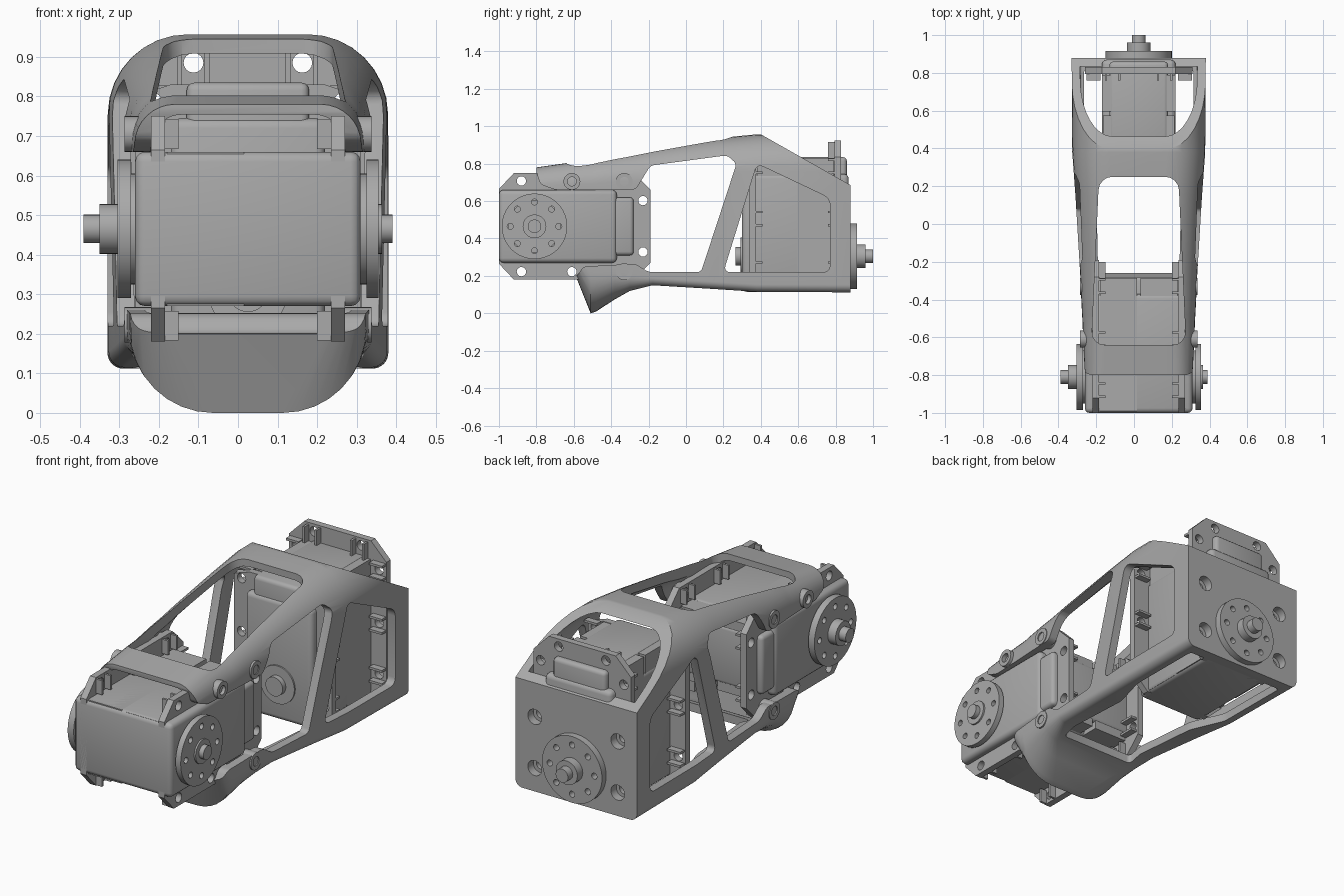
import bpy, bmesh, math
from mathutils import Matrix, Vector

cube = bpy.data.objects.get("Cube")
if cube:
    bpy.data.objects.remove(cube, do_unlink=True)

grey = bpy.data.materials.new("plain grey")
grey.use_nodes = True
COLOUR = (0.40, 0.40, 0.40, 1)
grey.diffuse_color = COLOUR
grey.node_tree.nodes["Principled BSDF"].inputs["Base Color"].default_value = COLOUR
CX = 0.025      # centre plane
SHAFT = (-0.81, 0.465)  # servo shaft in y, z


def add_box(bm, lo, hi, bevel=0.0):
    size = [b - a for a, b in zip(lo, hi)]
    mid = [(a + b) / 2 for a, b in zip(lo, hi)]
    mat = Matrix.Translation(mid) @ Matrix.Diagonal((*size, 1))
    verts = bmesh.ops.create_cube(bm, size=1, matrix=mat)["verts"]
    if bevel:
        edges = list({e for v in verts for e in v.link_edges})
        bmesh.ops.bevel(bm, geom=edges, offset=bevel, segments=3, profile=0.5, affect='EDGES')


def add_cyl(bm, axis, a, b, u, v, r, n=32):
    """Cylinder from a to b along x or y; (u, v) is the centre in the other two axes."""
    if axis == 'x':
        mat = Matrix.Translation(((a + b) / 2, u, v)) @ Matrix.Rotation(math.pi / 2, 4, 'Y')
    else:
        mat = Matrix.Translation((u, (a + b) / 2, v)) @ Matrix.Rotation(math.pi / 2, 4, 'X')
    bmesh.ops.create_cone(bm, cap_ends=True, segments=n, radius1=r, radius2=r,
                          depth=abs(b - a), matrix=mat)


def add_prism(bm, pts, axis, a, b, bevel=0.0):
    """Extrude an outline: yz points along x, or xy points along z."""
    place = (lambda p, h: (h, *p)) if axis == 'x' else (lambda p, h: (*p, h))
    lo = [bm.verts.new(place(p, a)) for p in pts]
    hi = [bm.verts.new(place(p, b)) for p in pts]
    n = len(pts)
    faces = [bm.faces.new(lo), bm.faces.new(hi)]
    faces += [bm.faces.new((lo[i], lo[(i + 1) % n], hi[(i + 1) % n], hi[i])) for i in range(n)]
    bmesh.ops.recalc_face_normals(bm, faces=faces)
    if bevel:
        edges = [bm.edges.get((p, q)) for p, q in zip(lo, hi)]
        bmesh.ops.bevel(bm, geom=edges, offset=bevel, segments=4, profile=0.5,
                        affect='EDGES', clamp_overlap=True)


def make(name, bm):
    mesh = bpy.data.meshes.new(name)
    bm.to_mesh(mesh)
    bm.free()
    mesh.materials.append(grey)
    ob = bpy.data.objects.new(name, mesh)
    bpy.context.collection.objects.link(ob)
    return ob


def cut(ob, cutter_bm):
    tool = make("cutter", cutter_bm)
    tool.hide_render = True
    mod = ob.modifiers.new("cut", 'BOOLEAN')
    mod.operation, mod.solver, mod.object = 'DIFFERENCE', 'EXACT', tool
    dg = bpy.context.evaluated_depsgraph_get()
    mesh = bpy.data.meshes.new_from_object(ob.evaluated_get(dg))
    ob.modifiers.clear()
    ob.data = mesh
    bpy.data.objects.remove(tool, do_unlink=True)


def finish(ob, matrix=None):
    if matrix:
        ob.data.transform(matrix)
    bpy.ops.object.select_all(action='DESELECT')
    ob.select_set(True)
    bpy.context.view_layer.objects.active = ob
    bpy.ops.object.shade_smooth_by_angle(angle=math.radians(32))


# Ear holes, in y and in height from the shaft
EARS = [(y, s * 0.2425) for y in (-0.88, -0.61, -0.33) for s in (-1, 1)]
EARS += [(-0.23, s * 0.1375) for s in (-1, 1)]


def servo(name, matrix, far_horn):
    sy, sz = SHAFT
    # Case
    bm = bmesh.new()
    add_box(bm, (-0.26, -1, sz - 0.195), (0.31, -0.37, sz + 0.195), 0.025)
    add_box(bm, (-0.25, -0.5, sz - 0.155), (0.30, -0.28, sz + 0.155), 0.02)
    add_box(bm, (-0.18, -0.99, sz - 0.195), (0.015, -0.285, sz + 0.195))
    add_box(bm, (0.035, -0.99, sz - 0.19), (0.23, -0.285, sz + 0.19))
    finish(make(name + "_case", bm), matrix)

    # Mounting ear plates with lugs behind the holes
    for side, a, b in (("near", -0.22, -0.185), ("far", 0.235, 0.27)):
        short = side == "far" and not far_horn
        end, chamfer = (-0.285, 0.03) if short else (-0.19, 0.09)
        half = [(-1, 0.2), (-0.92, 0.285), (end - chamfer, 0.285), (end, 0.195)]
        pts = [(y, sz + z) for y, z in half] + [(y, sz - z) for y, z in reversed(half)]
        bm = bmesh.new()
        add_prism(bm, pts, 'x', a, b)
        plate = make(f"{name}_{side}_ears", bm)
        holes = bmesh.new()
        lugs = bmesh.new()
        for y, z in EARS:
            if short and y > -0.3:
                continue
            add_cyl(holes, 'x', a - 0.1, b + 0.1, y, sz + z, 0.025, 16)
            x0, x1 = (b, b + 0.035) if side == "near" else (a - 0.035, a)
            for d in (-0.04, 0.03):
                if abs(z) > 0.2:
                    add_box(lugs, (x0, y + d, sz + z - 0.04), (x1, y + d + 0.012, sz + z + 0.035))
                else:
                    add_box(lugs, (x0, y - 0.055, sz + z + d), (x1, y + 0.03, sz + z + d + 0.012))
        cut(plate, holes)
        finish(plate, matrix)
        finish(make(f"{name}_{side}_lugs", lugs), matrix)

    # Horns: a drilled disc with a stepped hub
    def horn(label, base, disc, hub, tip):
        bm = bmesh.new()
        add_cyl(bm, 'x', base, disc, sy, sz, 0.175, 64)
        plate = make(f"{name}_{label}_horn", bm)
        holes = bmesh.new()
        for i in range(8):
            t = i * math.pi / 4
            add_cyl(holes, 'x', base - 0.1, base + 0.1, sy + 0.13 * math.cos(t),
                    sz + 0.13 * math.sin(t), 0.016, 14)
        cut(plate, holes)
        finish(plate, matrix)
        bm = bmesh.new()
        add_cyl(bm, 'x', base, hub, sy, sz, 0.063)
        add_cyl(bm, 'x', hub, tip, sy, sz, 0.036)
        add_cyl(bm, 'x', CX, base, sy, sz, 0.14, 48)
        finish(make(f"{name}_{label}_hub", bm), matrix)

    horn("drive", -0.27, -0.305, -0.35, -0.39)
    if far_horn:
        horn("idler", 0.325, 0.355, 0.364, 0.39)
    else:
        bm = bmesh.new()
        add_cyl(bm, 'x', 0.3, 0.345, sy, sz, 0.05)
        add_cyl(bm, 'x', 0.3, 0.318, sy, sz, 0.1)
        finish(make(name + "_idler_stub", bm), matrix)


servo("front_servo", Matrix.Identity(4), True)
servo("rear_servo", Matrix(((0, 0, -1, CX + SHAFT[1]), (-1, 0, 0, 0.61),
                            (0, 1, 0, 1.115), (0, 0, 0, 1))), False)

# Bracket shell: sections as y, half width, bottom, top, top radius, bottom radius
SECTIONS = [
    (-0.80, 0.285, 0.25, 0.780, 0.10, 0.05), (-0.59, 0.295, 0.20, 0.810, 0.12, 0.10),
    (-0.51, 0.298, 0.00, 0.820, 0.13, 0.21), (-0.48, 0.300, 0.01, 0.825, 0.13, 0.20),
    (-0.38, 0.305, 0.075, 0.845, 0.14, 0.14), (-0.30, 0.308, 0.12, 0.860, 0.15, 0.08),
    (-0.18, 0.315, 0.15, 0.882, 0.16, 0.04), (0.15, 0.335, 0.13, 0.935, 0.19, 0.04),
    (0.38, 0.352, 0.115, 0.957, 0.20, 0.04), (0.88, 0.355, 0.112, 0.957, 0.20, 0.04)]


def shell(wall):
    bm = bmesh.new()
    rings = []
    for y, hw, zb, zt, rt, rb in SECTIONS:
        if wall:
            zb = 0.26 if y < -0.5 else zb + wall
            y = {-0.80: -0.9, 0.88: 0.835}.get(y, y)
            hw, zt, rt, rb = hw - wall, zt - wall * 0.8, rt - wall * 0.7, max(rb - wall, 0.01)
        ring = []
        corners = ((1, zt - rt, rt, 0), (-1, zt - rt, rt, 1), (-1, zb + rb, rb, 2), (1, zb + rb, rb, 3))
        for sx, z, r, q in corners:
            for k in range(9):
                t = (q + k / 8) * math.pi / 2
                ring.append(bm.verts.new((CX + sx * (hw - r) + r * math.cos(t), y, z + r * math.sin(t))))
        rings.append(ring)
    for p, q in zip(rings, rings[1:]):
        for i in range(len(p)):
            j = (i + 1) % len(p)
            bm.faces.new((p[i], p[j], q[j], q[i]))
    bm.faces.new(rings[0])
    bm.faces.new(rings[-1])
    bmesh.ops.recalc_face_normals(bm, faces=bm.faces)
    return bm


def mirrored(half):
    return [(CX + w, y) for w, y in half] + [(CX - w, y) for w, y in reversed(half)]


bracket = make("bracket", shell(0))
cut(bracket, shell(0.045))

# Open jaw and middle side window
JAW = [(-1.2, 0.2), (-0.58, 0.2), (-0.55, 0.25), (-0.27, 0.265), (-0.2, 0.22), (0.08, 0.22),
       (0.27, 0.80), (0.22, 0.845), (-0.19, 0.79), (-0.27, 0.66), (-0.7, 0.66),
       (-0.78, 0.69), (-0.81, 0.79), (-1.2, 0.79)]
bm = bmesh.new()
add_prism(bm, JAW, 'x', -1, 1, 0.02)
cut(bracket, bm)
# Rear side window
bm = bmesh.new()
add_prism(bm, [(0.2, 0.22), (0.77, 0.22), (0.77, 0.615), (0.38, 0.80)], 'x', -1, 1, 0.035)
cut(bracket, bm)
# Sloped rear opening
bm = bmesh.new()
add_prism(bm, [(0.40, 0.957), (0.88, 0.685), (1.3, 0.6), (1.3, 1.3), (0.4, 1.3)], 'x', -1, 1)
cut(bracket, bm)
# Top window and bottom opening
bm = bmesh.new()
add_prism(bm, mirrored([(0.25, -0.64), (0.21, 0.25)]), 'z', 0.7, 1.2, 0.07)
cut(bracket, bm)
bm = bmesh.new()
add_prism(bm, mirrored([(0.215, -0.26), (0.225, 0.2), (0.29, 0.4), (0.29, 0.82)]), 'z', -0.1, 0.3, 0.02)
cut(bracket, bm)
# Rear wall screw holes and shaft hole
bm = bmesh.new()
for z in (0.235, 0.505):
    for s in (-1, 1):
        add_cyl(bm, 'y', 0.8, 1, CX + s * 0.2425, z, 0.04, 24)
add_cyl(bm, 'y', 0.8, 1, CX, 0.305, 0.15, 48)
cut(bracket, bm)
finish(bracket)

# Screw bosses on the bracket arms
bm, holes = bmesh.new(), bmesh.new()
for y, z in ((-0.61, 0.705), (-0.33, 0.705), (-0.33, 0.2225)):
    for s in (-1, 1):
        add_cyl(bm, 'x', CX + s * 0.245, CX + s * 0.312, y, z, 0.045, 28)
        add_cyl(holes, 'x', CX + s * 0.2, CX + s * 0.4, y, z, 0.024, 20)
bosses = make("screw_bosses", bm)
cut(bosses, holes)
finish(bosses)
